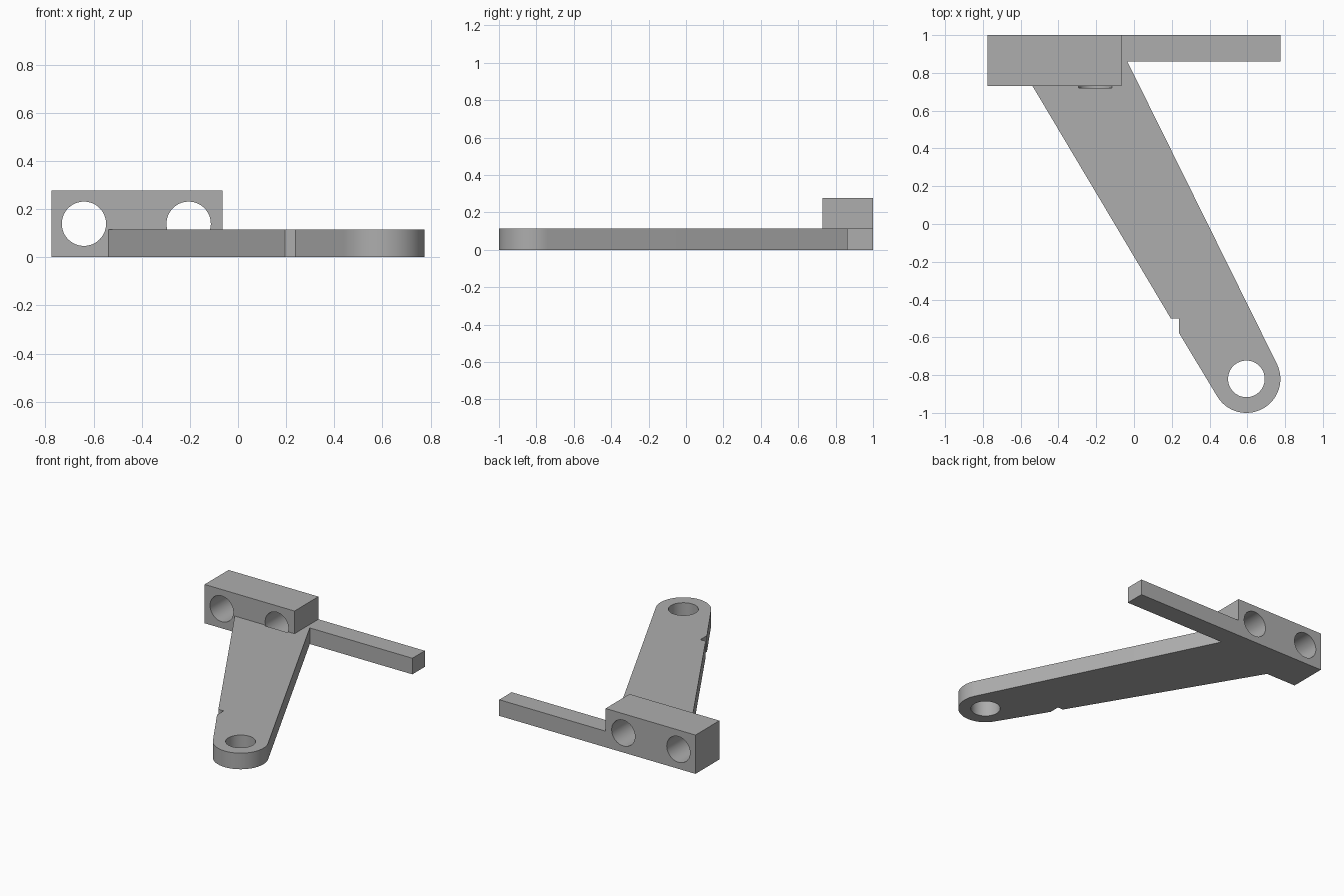
import bpy
import bmesh
from math import cos, sin, pi, radians
from mathutils import Vector

cube = bpy.data.objects.get("Cube")
if cube:
    bpy.data.objects.remove(cube, do_unlink=True)

grey = bpy.data.materials.new("plain grey")
grey.use_nodes = True
grey.diffuse_color = (0.42, 0.42, 0.42, 1)
grey.node_tree.nodes["Principled BSDF"].inputs["Base Color"].default_value = grey.diffuse_color

THICK, HEIGHT = 0.115, 0.277
LEFT, RIGHT = -0.775, 0.775
BLOCK_END, BLOCK_FRONT, BAR_FRONT, BACK = -0.065, 0.73, 0.86, 1.0
PIVOT, PIVOT_R, BORE_R = Vector((0.595, -0.82)), 0.18, 0.097


def prism(name, outline, z0, z1):
    """Extrude a flat outline from z0 up to z1."""
    bm = bmesh.new()
    face = bm.faces.new([bm.verts.new((x, y, z0)) for x, y in outline])
    top = bmesh.ops.extrude_face_region(bm, geom=[face])["geom"]
    bmesh.ops.translate(bm, vec=(0, 0, z1 - z0),
                        verts=[v for v in top if isinstance(v, bmesh.types.BMVert)])
    bmesh.ops.recalc_face_normals(bm, faces=bm.faces)
    mesh = bpy.data.meshes.new(name)
    bm.to_mesh(mesh)
    bm.free()
    mesh.materials.append(grey)
    obj = bpy.data.objects.new(name, mesh)
    bpy.context.collection.objects.link(obj)
    return obj


def circle(radius, count=64):
    return [(radius * cos(2 * pi * i / count), radius * sin(2 * pi * i / count))
            for i in range(count)]


def combine(target, tool, operation):
    """Apply a boolean and discard the tool."""
    bpy.context.view_layer.objects.active = target
    mod = target.modifiers.new("join", "BOOLEAN")
    mod.operation, mod.object, mod.solver = operation, tool, "EXACT"
    bpy.ops.object.modifier_apply(modifier=mod.name)
    bpy.data.objects.remove(tool, do_unlink=True)


# Base outline: block footprint, side bar, arm with rounded end and edge notch
start, end, steps = radians(26.4), radians(-149.1), 40
arc = [(PIVOT.x + PIVOT_R * cos(a), PIVOT.y + PIVOT_R * sin(a))
       for a in (start + (end - start) * i / steps for i in range(steps + 1))]
outline = [(LEFT, BLOCK_FRONT), (LEFT, BACK), (RIGHT, BACK), (RIGHT, BAR_FRONT),
           (-0.035, BAR_FRONT), *arc,
           (0.237, -0.575), (0.237, -0.5), (0.195, -0.5), (-0.537, BLOCK_FRONT)]
bracket = prism("bracket_arm", outline, 0, THICK)

# Raised mounting block
block = prism("mounting_block", [(LEFT, BLOCK_FRONT), (BLOCK_END, BLOCK_FRONT),
                                 (BLOCK_END, BACK), (LEFT, BACK)], THICK, HEIGHT)
combine(bracket, block, "UNION")

# Vertical pivot bore
bore = prism("pivot_bore", circle(BORE_R), -0.1, 0.3)
bore.location = (PIVOT.x, PIVOT.y, 0)
bpy.context.view_layer.update()
combine(bracket, bore, "DIFFERENCE")

# Horizontal bolt holes, just nicking the arm in front of the block
for x in (-0.64, -0.205):
    hole = prism("bolt_hole", circle(0.092), -1.1, -0.72)
    hole.rotation_euler.x = pi / 2
    hole.location = (x, 0, 0.139)
    bpy.context.view_layer.update()
    combine(bracket, hole, "DIFFERENCE")

# Smooth round walls, crisp edges
bpy.ops.object.select_all(action="DESELECT")
bracket.select_set(True)
bpy.context.view_layer.objects.active = bracket
bpy.ops.object.shade_smooth_by_angle(angle=radians(25))
